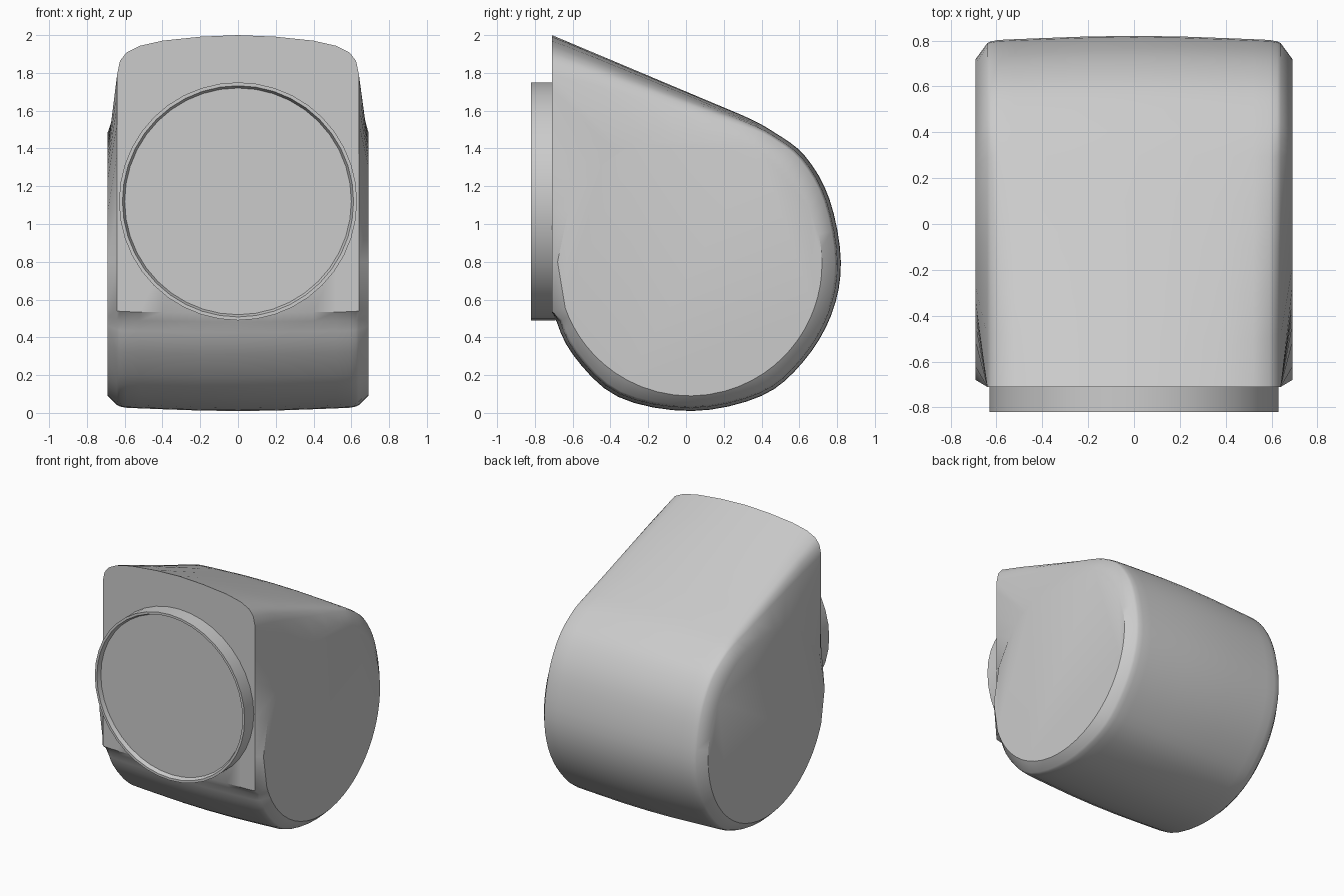
import bpy, bmesh, math
from mathutils import Vector

cube = bpy.data.objects.get("Cube")
if cube:
    bpy.data.objects.remove(cube, do_unlink=True)

grey = bpy.data.materials.new("plain_grey")
grey.use_nodes = True
colour = (0.6, 0.6, 0.6, 1)
grey.diffuse_color = colour
grey.node_tree.nodes["Principled BSDF"].inputs["Base Color"].default_value = colour


def finish(name, bm, angle):
    bmesh.ops.recalc_face_normals(bm, faces=bm.faces)
    mesh = bpy.data.meshes.new(name)
    bm.to_mesh(mesh)
    bm.free()
    mesh.materials.append(grey)
    obj = bpy.data.objects.new(name, mesh)
    bpy.context.collection.objects.link(obj)
    bpy.ops.object.select_all(action='DESELECT')
    obj.select_set(True)
    bpy.context.view_layer.objects.active = obj
    bpy.ops.object.shade_smooth_by_angle(angle=math.radians(angle))
    return obj


def loft(bm, rings):
    """Skin closed rings of equal length and cap both ends."""
    loops = [[bm.verts.new(p) for p in ring] for ring in rings]
    n = len(loops[0])
    for a, b in zip(loops, loops[1:]):
        for i in range(n):
            j = (i + 1) % n
            bm.faces.new((a[i], a[j], b[j], b[i]))
    bm.faces.new(loops[0])
    bm.faces.new(loops[-1])


def catmull(points, steps):
    """Smooth curve through the inner points."""
    out = []
    for a, b, c, d in zip(points, points[1:], points[2:], points[3:]):
        for k in range(steps):
            t = k / steps
            out.append(0.5 * (2 * b + (c - a) * t + (2 * a - 5 * b + 4 * c - d) * t * t
                              + (3 * b - a - 3 * c + d) * t ** 3))
    return out


# Teardrop side profile (y, z): sloping top, round back and base, flat front
FRONT = -0.71
tip = Vector((FRONT, 2.0))
shoulder = Vector((0.3, 1.575))
curve = [Vector(p) for p in (
    (0.0, 1.70), shoulder, (0.46, 1.49), (0.63, 1.36), (0.76, 1.13), (0.82, 0.8),
    (0.77, 0.52), (0.62, 0.27), (0.4, 0.09), (0.03, 0.01), (-0.36, 0.085),
    (-0.6, 0.31), (-0.7, 0.53), (FRONT, 0.65))]
profile = [tip.lerp(shoulder, k / 5) for k in range(5)]
profile += catmull(curve, 4)
profile += [Vector((FRONT, z)) for z in (0.53, 0.8, 1.1, 1.4, 1.6, 1.75, 1.88)]
profile = [p for i, p in enumerate(profile) if i == 0 or (p - profile[i - 1]).length > 0.01]
centre = Vector((0.02, 0.79))


def section(x, inset, drop):
    ring = []
    for p in profile:
        q = centre + (p - centre) * (1 - inset)
        if p.x < FRONT + 0.012:
            q.x = FRONT
        q.y -= drop * max(0, p.y - 1.5) / 0.5
        ring.append((x, q.x, q.y))
    return ring


def side_disc(x, radius):
    ring = []
    for p in profile:
        q = centre + (p - centre).normalized() * radius
        ring.append((x, q.x, q.y))
    return ring


# Housing: crowned across its width, with a raised round cheek on each side
half = [(0.2, 0.003, 0.005), (0.4, 0.012, 0.015), (0.52, 0.018, 0.035),
        (0.59, 0.022, 0.065), (0.625, 0.03, 0.1), (0.64, 0.04, 0.16)]
rings = [side_disc(-0.69, 0.70)]
rings += [section(-x, s, d) for x, s, d in reversed(half)]
rings += [section(0, 0, 0)]
rings += [section(x, s, d) for x, s, d in half]
rings += [side_disc(0.69, 0.70)]
bm = bmesh.new()
loft(bm, rings)
finish("housing", bm, 35)

# Front ring with a shallow recessed face
steps = [(0.63, FRONT + 0.02), (0.63, -0.82), (0.612, -0.82), (0.6, -0.79)]
bm = bmesh.new()
loft(bm, [[(r * math.cos(math.tau * i / 40), y, 1.12 + r * math.sin(math.tau * i / 40))
           for i in range(40)] for r, y in steps])
finish("front_ring", bm, 35)
